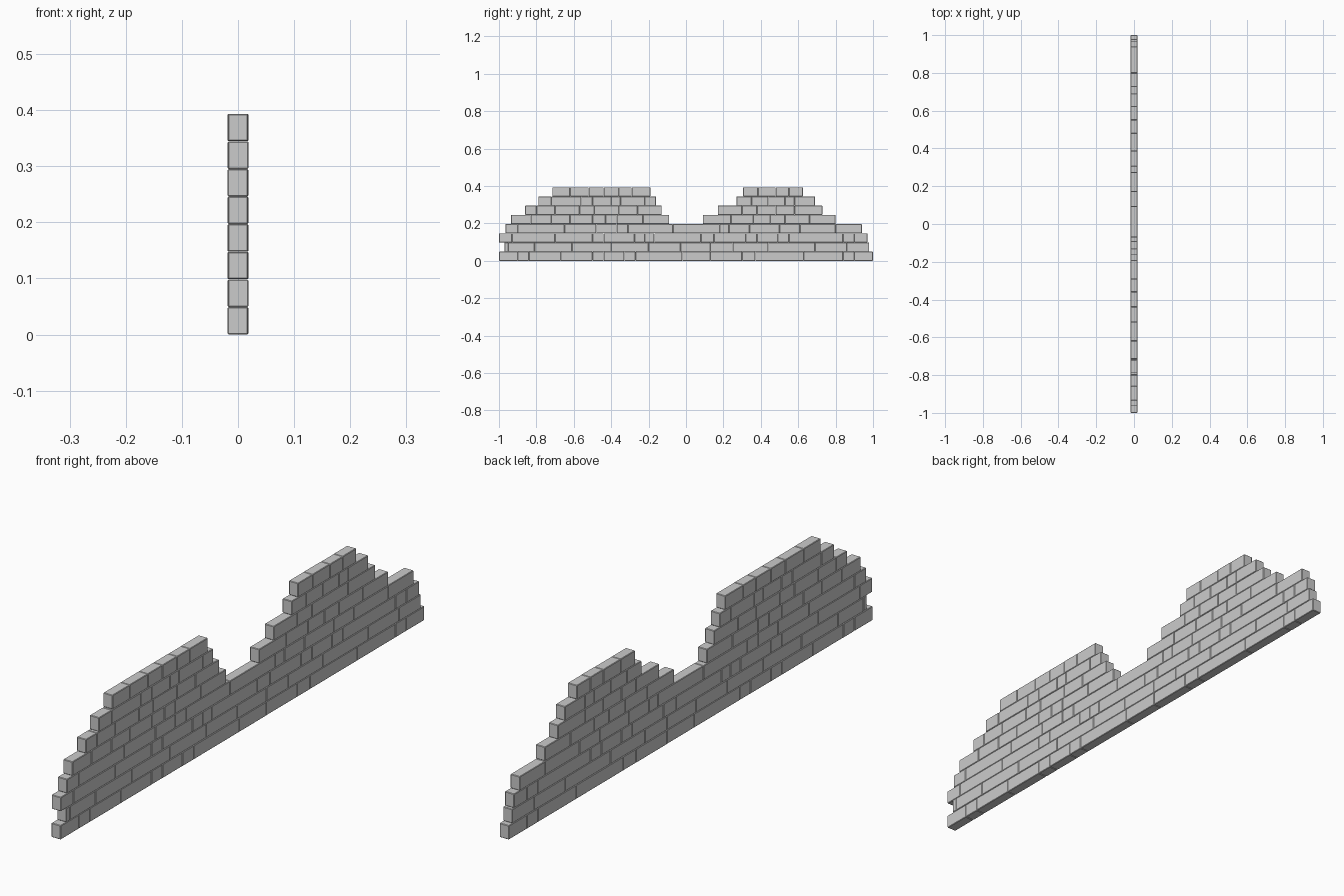
import bpy, bmesh, random
from mathutils import Matrix

random.seed(4)
PITCH = 0.0492   # course height
DEPTH = 0.036    # wall thickness

# Joint positions along y for each course; upper courses split into two peaks
COURSES = [
    [[-1.0, -.90, -.84, -.67, -.50, -.44, -.33, -.27, -.02, .13, .30, .37, .63, .84, .90, 1.0]],
    [[-.97, -.95, -.81, -.61, -.40, -.20, -.03, .13, .25, .44, .69, .86, .98]],
    [[-1.0, -.93, -.70, -.50, -.44, -.275, -.22, -.17, .08, .15, .32, .38, .49, .55, .84, .90, .97]],
    [[-.965, -.90, -.65, -.48, -.37, -.31, -.07, .18, .23, .34, .50, .61, .80, .94]],
    [[-.935, -.83, -.72, -.62, -.50, -.43, -.37, -.23, -.09],
     [.09, .24, .36, .45, .53, .66, .80]],
    [[-.86, -.80, -.70, -.57, -.49, -.36, -.26, -.13],
     [.17, .30, .38, .48, .58, .73]],
    [[-.79, -.72, -.56, -.50, -.40, -.35, -.22, -.16],
     [.27, .35, .44, .53, .58, .69]],
    [[-.715, -.62, -.52, -.44, -.36, -.29, -.19],
     [.305, .385, .48, .55, .625]],
]


def add_brick(bm, y0, y1, z0):
    shift = random.uniform(-.0006, .0006)
    size = Matrix.Diagonal((DEPTH, y1 - y0 - .0005, PITCH - .0003, 1))
    place = Matrix.Translation((shift, (y0 + y1) / 2, z0 + PITCH / 2))
    bmesh.ops.create_cube(bm, size=1, matrix=place @ size)


# One object per course of bricks
for i, runs in enumerate(COURSES):
    bm = bmesh.new()
    for joints in runs:
        for y0, y1 in zip(joints, joints[1:]):
            add_brick(bm, y0, y1, i * PITCH)
    mesh = bpy.data.meshes.new(f"brick_course_{i + 1}")
    bm.to_mesh(mesh)
    bm.free()
    course = bpy.data.objects.new(mesh.name, mesh)
    bpy.context.collection.objects.link(course)
    # Slightly worn brick edges
    bevel = course.modifiers.new("worn_edges", 'BEVEL')
    bevel.width = .0018
    bevel.segments = 1
